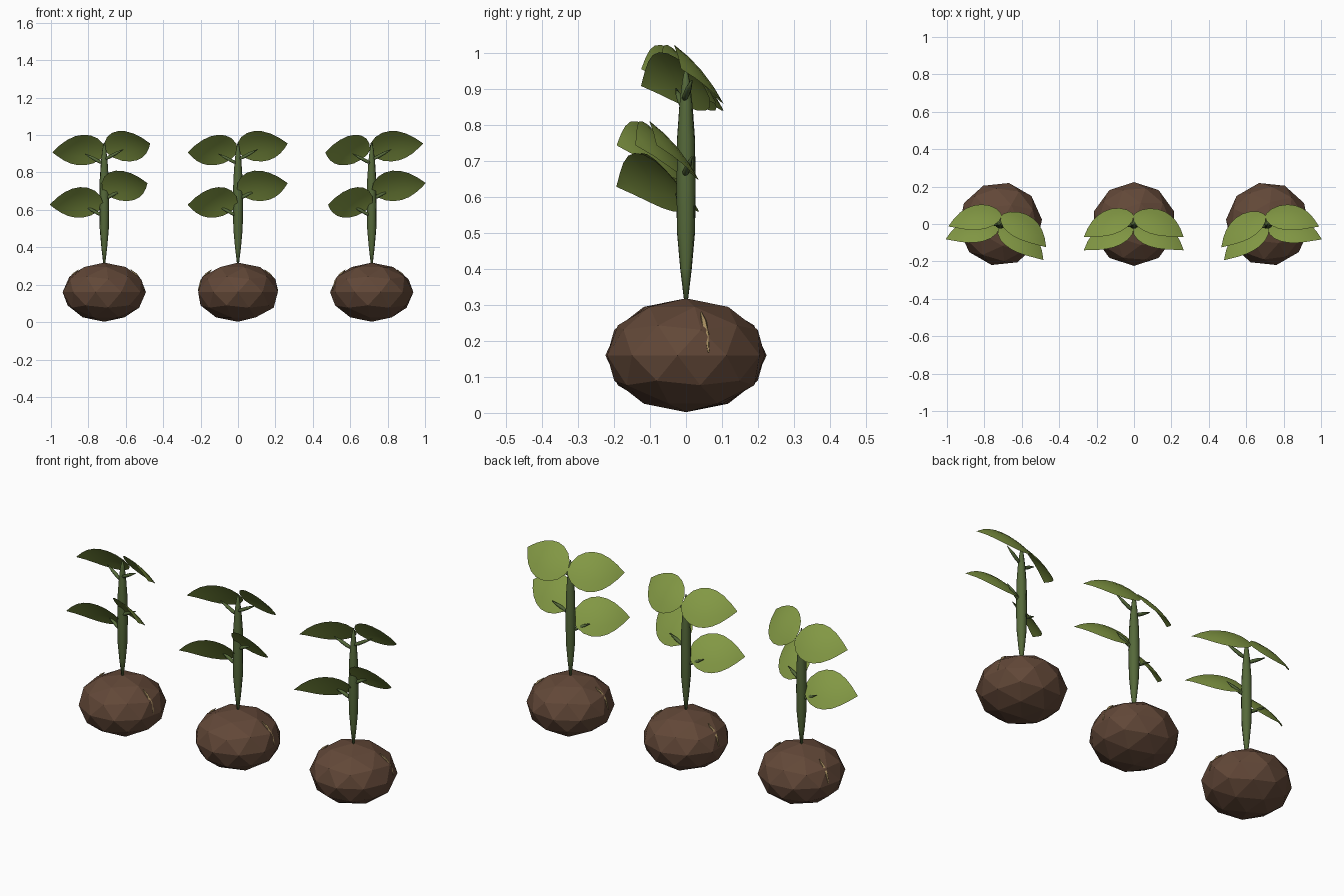
import bpy, bmesh, math
from mathutils import Vector, Matrix

if "Cube" in bpy.data.objects:
    bpy.data.objects.remove(bpy.data.objects["Cube"])


def material(name, rgb):
    m = bpy.data.materials.new(name)
    m.diffuse_color = (*rgb, 1)
    m.use_nodes = True
    m.node_tree.nodes["Principled BSDF"].inputs["Base Color"].default_value = m.diffuse_color
    return m


SOIL = material("soil_brown", (0.122, 0.064, 0.039))
STEM = material("stem_green", (0.091, 0.141, 0.042))
LEAF = material("leaf_green", (0.225, 0.315, 0.058))
ROOT = material("root_tan", (0.37, 0.26, 0.115))


def finish(name, bm, mat, place, smooth=False):
    bmesh.ops.transform(bm, matrix=place, verts=bm.verts)
    me = bpy.data.meshes.new(name)
    bm.to_mesh(me)
    bm.free()
    me.materials.append(mat)
    for p in me.polygons:
        p.use_smooth = smooth
    ob = bpy.data.objects.new(name, me)
    bpy.context.collection.objects.link(ob)
    return ob


def spindle(name, points, radii, sides, mat, place, smooth=False):
    """Tapered tube through points, closed at both ends."""
    bm = bmesh.new()
    pts = [Vector(p) for p in points]
    axis = (pts[-1] - pts[0]).normalized()
    q = axis.to_track_quat('Z', 'Y')
    rings = []
    for p, r in zip(pts, radii):
        rings.append([bm.verts.new(p + q @ Vector((r * math.cos(k * math.tau / sides),
                                                   r * math.sin(k * math.tau / sides), 0)))
                      for k in range(sides)])
    for a, b in zip(rings, rings[1:]):
        for k in range(sides):
            n = (k + 1) % sides
            bm.faces.new((a[k], a[n], b[n], b[k]))
    bm.faces.new(rings[0][::-1])
    bm.faces.new(rings[-1])
    finish(name, bm, mat, place, smooth)


# leaf outline: position along the midrib, share of the half width
OUTLINE = [(0, 0.12), (0.06, 0.5), (0.18, 0.82), (0.32, 0.98), (0.46, 1.0),
           (0.6, 0.9), (0.74, 0.68), (0.87, 0.38), (1, 0.01)]


def leaf(name, base, tip, across, place):
    """Arched leaf blade between base and tip, tilted along the across vector."""
    bm = bmesh.new()
    base, tip, w = Vector(base), Vector(tip), Vector(across)
    a = tip - base
    w = (w - a * (w.dot(a) / a.dot(a))).normalized()
    n = a.cross(w).normalized()
    if n.z < 0:
        n = -n
    rows = []
    for t, s in OUTLINE:
        row = []
        for v in (-1, -0.5, 0, 0.5, 1):
            lift = 0.03 * 4 * t * (1 - t) - 0.012 * (s * v) ** 2
            row.append(bm.verts.new(base + a * t + w * (0.105 * s * v) + n * lift))
        rows.append(row)
    for r0, r1 in zip(rows, rows[1:]):
        for k in range(4):
            bm.faces.new((r0[k], r0[k + 1], r1[k + 1], r1[k]))
    bm.normal_update()
    if sum((f.normal.z for f in bm.faces)) < 0:
        bmesh.ops.reverse_faces(bm, faces=bm.faces)
    finish(name, bm, LEAF, place, True)


def sprout(tag, x, turn):
    place = Matrix.Translation((x, 0, 0)) @ Matrix.Rotation(math.radians(turn), 4, 'Z')

    # faceted root ball
    bm = bmesh.new()
    bmesh.ops.create_icosphere(bm, subdivisions=2, radius=1)
    bmesh.ops.scale(bm, vec=(0.224, 0.224, 0.158), verts=bm.verts)
    bmesh.ops.translate(bm, vec=(0, 0, 0.16), verts=bm.verts)
    finish("root_ball_" + tag, bm, SOIL, place)

    # thin roots lying on both sides of the ball
    for side, az in (("right", 5), ("left", 177)):
        c, s = math.cos(math.radians(az)), math.sin(math.radians(az))
        path = [(r * c, r * s, z) for r, z in
                ((0.142, 0.28), (0.168, 0.256), (0.195, 0.218), (0.214, 0.168))]
        spindle(f"root_{side}_{tag}", path, (0.002, 0.008, 0.009, 0.002), 5, ROOT, place)

    # main stem
    zs = (0.30, 0.40, 0.50, 0.62, 0.76, 0.86, 0.92, 0.96)
    spindle("stem_" + tag, [(0, 0, z) for z in zs],
            (0.004, 0.016, 0.025, 0.027, 0.025, 0.018, 0.011, 0.002), 8, STEM, place, True)

    # two pairs of leaves with their stalks
    for level, dy, drop_r, drop_l in (("upper", 0, 0, 0), ("lower", -0.07, 0.212, 0.28)):
        leaf(f"leaf_{level}_right_{tag}", (0.0, 0.05 + dy, 0.912 - drop_r),
             (0.265, -0.07 + dy, 0.955 - drop_r), (0, -0.14, 0.155), place)
        leaf(f"leaf_{level}_left_{tag}", (-0.005, 0.05 + dy, 0.91 - drop_l),
             (-0.268, -0.07 + dy, 0.908 - drop_l), (0, -0.14, 0.155), place)
        for side, sx, z in (("right", 1, 0.868 - drop_r), ("left", -1, 0.845 - drop_l)):
            path = [(sx * d, -0.006, z + h) for d, h in
                    ((0.0, 0.0), (0.03, 0.015), (0.065, 0.034), (0.105, 0.055))]
            spindle(f"stalk_{level}_{side}_{tag}", path,
                    (0.006, 0.010, 0.009, 0.002), 6, STEM, place, True)


sprout("left", -0.715, -12)
sprout("middle", 0, 0)
sprout("right", 0.715, 12)
